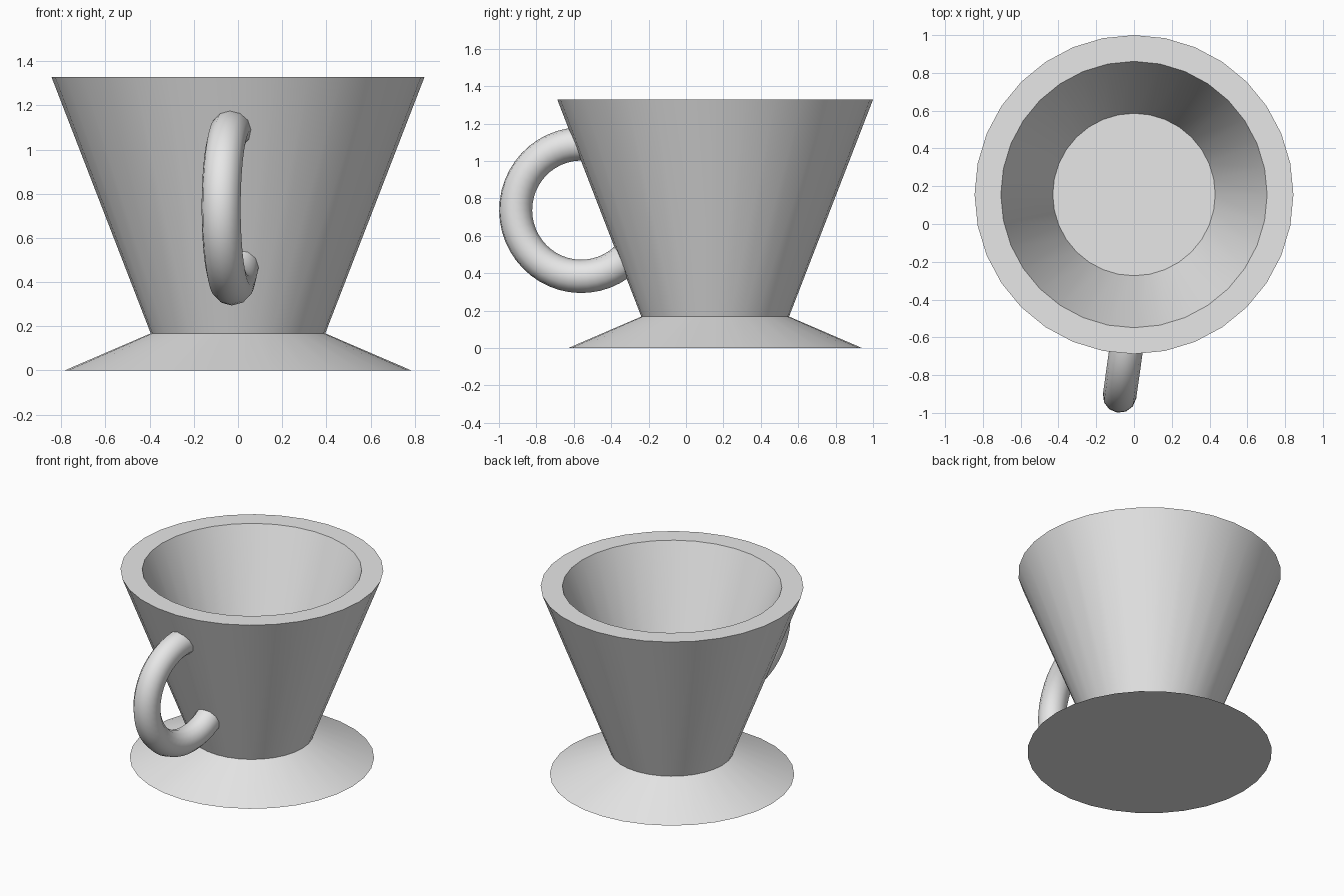
import bpy, bmesh, math
from mathutils import Vector, Matrix

cube = bpy.data.objects.get("Cube")
if cube:
    bpy.data.objects.remove(cube, do_unlink=True)

grey = bpy.data.materials.new("light grey")
grey.use_nodes = True
grey.diffuse_color = (0.8, 0.8, 0.8, 1)
grey.node_tree.nodes["Principled BSDF"].inputs["Base Color"].default_value = (0.8, 0.8, 0.8, 1)


def skin_rings(name, rings):
    """Bridge a row of vertex rings and cap both ends."""
    bm = bmesh.new()
    loops = [[bm.verts.new(p) for p in ring] for ring in rings]
    n = len(loops[0])
    for a, b in zip(loops, loops[1:]):
        for i in range(n):
            j = (i + 1) % n
            bm.faces.new((a[i], a[j], b[j], b[i]))
    bm.faces.new(loops[0])
    bm.faces.new(loops[-1])
    bmesh.ops.recalc_face_normals(bm, faces=bm.faces)
    mesh = bpy.data.meshes.new(name)
    bm.to_mesh(mesh)
    bm.free()
    mesh.materials.append(grey)
    ob = bpy.data.objects.new(name, mesh)
    bpy.context.collection.objects.link(ob)
    bpy.ops.object.select_all(action='DESELECT')
    ob.select_set(True)
    bpy.context.view_layer.objects.active = ob
    bpy.ops.object.shade_smooth_by_angle(angle=math.radians(40))
    return ob


def circle(radius, count):
    return [Vector((radius * math.cos(t), radius * math.sin(t), 0))
            for t in (2 * math.pi * i / count for i in range(count))]


# Cup with flared foot: radius and height from the underside up and into the bowl
profile = [(0.785, 0), (0.395, 0.168), (0.844, 1.328), (0.705, 1.328), (0.43, 0.62)]
cup = skin_rings("cup", [[p + Vector((0, 0, z)) for p in circle(r, 32)] for r, z in profile])
cup.location = (0, 0.156, 0)

# Handle: an arc of a ring, slightly turned, with both ends sunk in the wall
RING, TUBE, STEPS = 0.354, 0.089, 32
start, end = math.radians(95), math.radians(-140)
sections = []
for k in range(STEPS + 1):
    a = start + (end - start) * k / STEPS
    turn = Matrix.Rotation(-a, 3, 'X')
    sections.append([turn @ (p + Vector((0, -RING, 0))) for p in circle(TUBE, 12)])
handle = skin_rings("handle", sections)
handle.location = (-0.027, -0.56, 0.737)
handle.rotation_euler.z = math.radians(-8)
